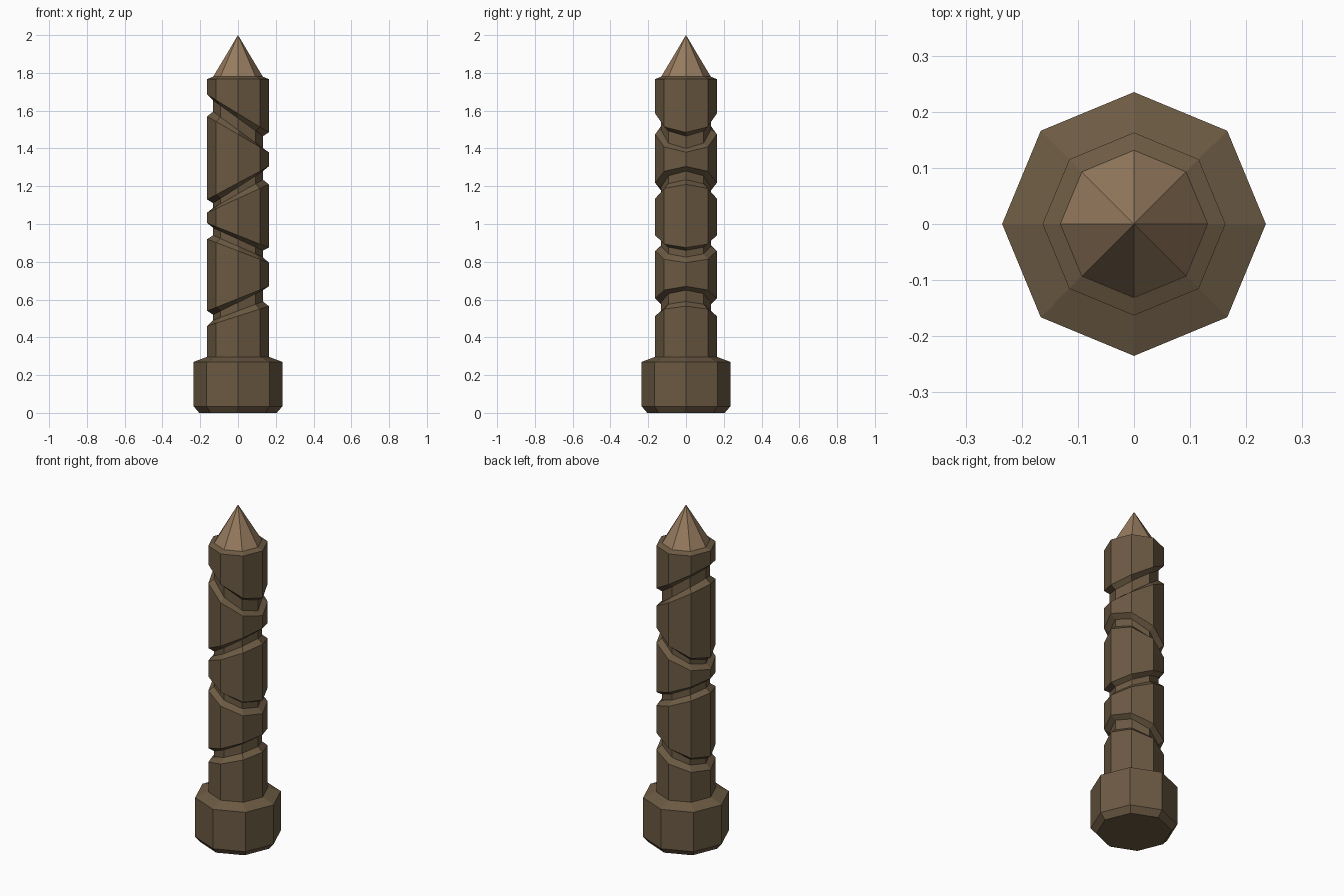
import bpy, bmesh, math

if "Cube" in bpy.data.objects:
    bpy.data.objects.remove(bpy.data.objects["Cube"])

SIDES = 8


def material(name, rgb):
    m = bpy.data.materials.new(name)
    m.diffuse_color = (*rgb, 1.0)
    m.use_nodes = True
    m.node_tree.nodes["Principled BSDF"].inputs["Base Color"].default_value = m.diffuse_color
    return m


WOOD = material("dark wood", (0.150, 0.103, 0.057))
TIP = material("pale cut wood", (0.314, 0.202, 0.117))


def loft(name, rings, mat, apex=None):
    """Octagonal loft. Each ring is (radius, height at -x, height at +x)."""
    bm = bmesh.new()
    loops = []
    for r, zl, zr in rings:
        loop = []
        for i in range(SIDES):
            a = 2 * math.pi * i / SIDES
            z = (zl + zr) / 2 + (zr - zl) / 2 * math.cos(a)
            loop.append(bm.verts.new((r * math.cos(a), r * math.sin(a), z)))
        loops.append(loop)
    for lo, hi in zip(loops, loops[1:]):
        for i in range(SIDES):
            j = (i + 1) % SIDES
            bm.faces.new((lo[i], lo[j], hi[j], hi[i]))
    bm.faces.new(loops[0][::-1])
    if apex is None:
        bm.faces.new(loops[-1])
    else:
        top = bm.verts.new((0, 0, apex))
        for i in range(SIDES):
            bm.faces.new((loops[-1][i], loops[-1][(i + 1) % SIDES], top))
    bmesh.ops.recalc_face_normals(bm, faces=bm.faces[:])
    me = bpy.data.meshes.new(name)
    bm.to_mesh(me)
    bm.free()
    me.materials.append(mat)
    ob = bpy.data.objects.new(name, me)
    bpy.context.collection.objects.link(ob)
    return ob


# Chamfered butt block
loft("base_block", [(0.205, 0, 0), (0.235, 0.035, 0.035),
                    (0.235, 0.27, 0.27), (0.163, 0.297, 0.297)], WOOD)

# Shaft with four tilted ring grooves, listed bottom to top:
# (outer low, inner low, inner high, outer high) at -x, then at +x
R_OUT, R_IN = 0.163, 0.132
grooves = [
    ((0.46, 0.49, 0.52, 0.54), (0.565, 0.59, 0.65, 0.67)),
    ((0.92, 0.94, 0.98, 1.005), (0.795, 0.825, 0.86, 0.875)),
    ((1.06, 1.085, 1.11, 1.13), (1.21, 1.235, 1.28, 1.305)),
    ((1.57, 1.595, 1.655, 1.685), (1.38, 1.40, 1.465, 1.485)),
]
rings = [(R_OUT, 0.29, 0.29)]
for left, right in grooves:
    for r, zl, zr in zip((R_OUT, R_IN, R_IN, R_OUT), left, right):
        rings.append((r, zl, zr))
rings += [(R_OUT, 1.767, 1.767), (R_IN, 1.78, 1.78)]
loft("shaft", rings, WOOD)

# Sharpened point
loft("pointed_tip", [(R_IN, 1.779, 1.779)], TIP, apex=2.0)
